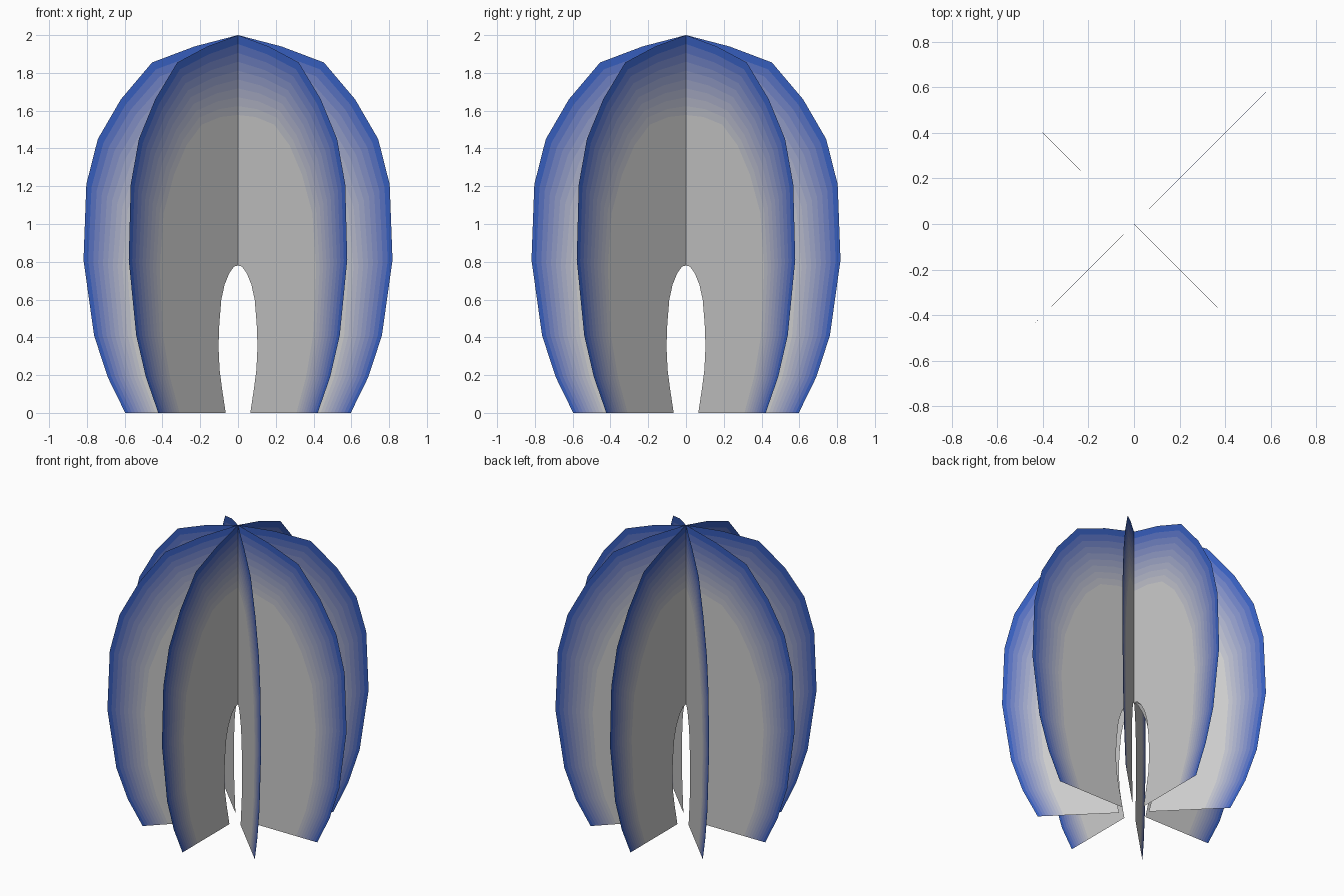
import bpy, math

if "Cube" in bpy.data.objects:
    bpy.data.objects.remove(bpy.data.objects["Cube"])

# Half-blade contours as (radius, height): rim, start of the grey area, centre arch
rim = [(0, 2), (.23, 1.94), (.455, 1.855), (.62, 1.66), (.742, 1.45),
       (.803, 1.21), (.818, .81), (.762, .41), (.69, .19), (.597, 0)]
core = [(0, 1.53), (.12, 1.525), (.25, 1.49), (.36, 1.39), (.45, 1.24),
        (.53, 1.04), (.56, .76), (.54, .41), (.49, .19), (.42, 0)]
arch = [(0, .78), (.03, .775), (.065, .74), (.1, .68), (.125, .6),
        (.14, .47), (.146, .35), (.138, .23), (.12, .13), (.092, 0)]

BANDS = 10
BLUE, GREY = (.008, .085, .5), (.6, .6, .6)


def mix(a, b, t):
    return tuple(p + (q - p) * t for p, q in zip(a, b))


# Rim-to-core colour fade
mats = []
for i in range(BANDS + 1):
    m = bpy.data.materials.new(f"fade_{i}")
    t = (i + .5) / BANDS if i < BANDS else 1
    m.diffuse_color = (*mix(BLUE, GREY, t), 1)
    m.use_nodes = True
    m.node_tree.nodes["Principled BSDF"].inputs["Base Color"].default_value = m.diffuse_color
    mats.append(m)

# Contours from rim inwards, then the arch
rows = [[mix(a, b, i / BANDS) for a, b in zip(rim, core)] for i in range(BANDS + 1)]
rows.append(arch)
n = len(rim)
verts = [(r, 0, z) for row in rows for r, z in row]
faces = [(i * n + j, i * n + j + 1, (i + 1) * n + j + 1, (i + 1) * n + j)
         for i in range(len(rows) - 1) for j in range(n - 1)]

blade = bpy.data.meshes.new("blade")
blade.from_pydata(verts, [], faces)
for m in mats:
    blade.materials.append(m)
for k, p in enumerate(blade.polygons):
    p.material_index = k // (n - 1)

# Eight flat blades meeting on the centre axis
for k in range(8):
    ob = bpy.data.objects.new(f"blade_{k + 1}", blade)
    ob.rotation_euler.z = k * math.pi / 4
    bpy.context.collection.objects.link(ob)
